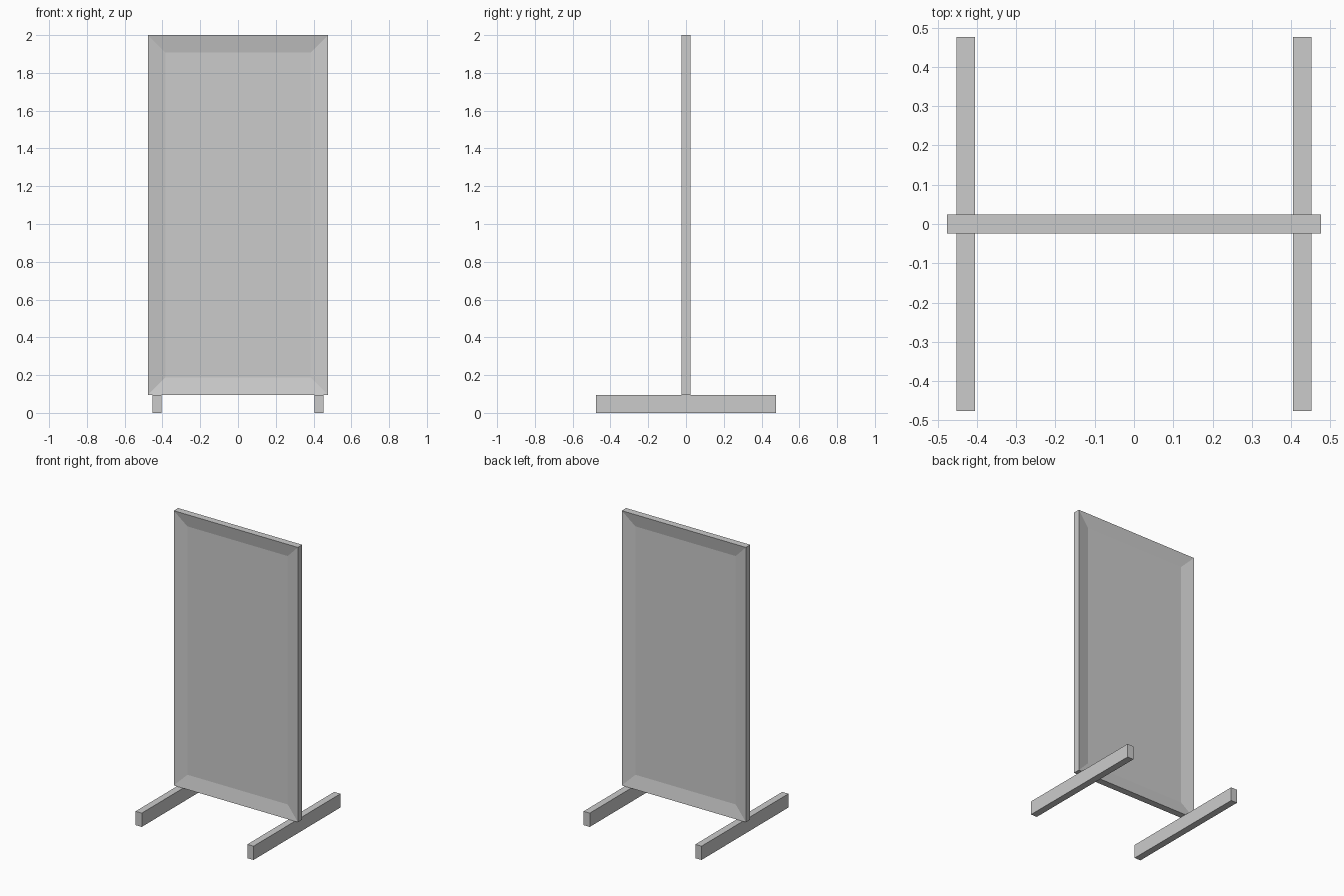
import bpy, bmesh
from mathutils import Matrix, Vector

if "Cube" in bpy.data.objects:
    bpy.data.objects.remove(bpy.data.objects["Cube"])


def box(name, lo, hi, recess=None):
    """Box between two corners; recess=(border, depth) sinks the front and back faces."""
    lo, hi = Vector(lo), Vector(hi)
    bm = bmesh.new()
    bmesh.ops.create_cube(bm, size=1, matrix=Matrix.Translation((lo + hi) / 2)
                          @ Matrix.Diagonal((*(hi - lo), 1)))
    if recess:
        bm.normal_update()
        faces = [f for f in bm.faces if abs(f.normal.y) > 0.9]
        bmesh.ops.inset_individual(bm, faces=faces, thickness=recess[0], use_even_offset=True)
        for f in faces:
            bmesh.ops.translate(bm, verts=f.verts, vec=-f.normal * recess[1])
    mesh = bpy.data.meshes.new(name)
    bm.to_mesh(mesh)
    bm.free()
    obj = bpy.data.objects.new(name, mesh)
    bpy.context.collection.objects.link(obj)
    return obj


H = 0.476       # half width of the board and half length of the feet
T = 0.0238      # half thickness of the board
FOOT_H = 0.0955

# Upright board with a raised border on both sides
box("framed_board", (-H, -T, FOOT_H), (H, T, 2.0), recess=(0.0915, 0.019))

# Two feet running front to back
for side, cx in (("left", -0.4285), ("right", 0.4285)):
    box(side + "_foot", (cx - T, -H, 0), (cx + T, H, FOOT_H))
